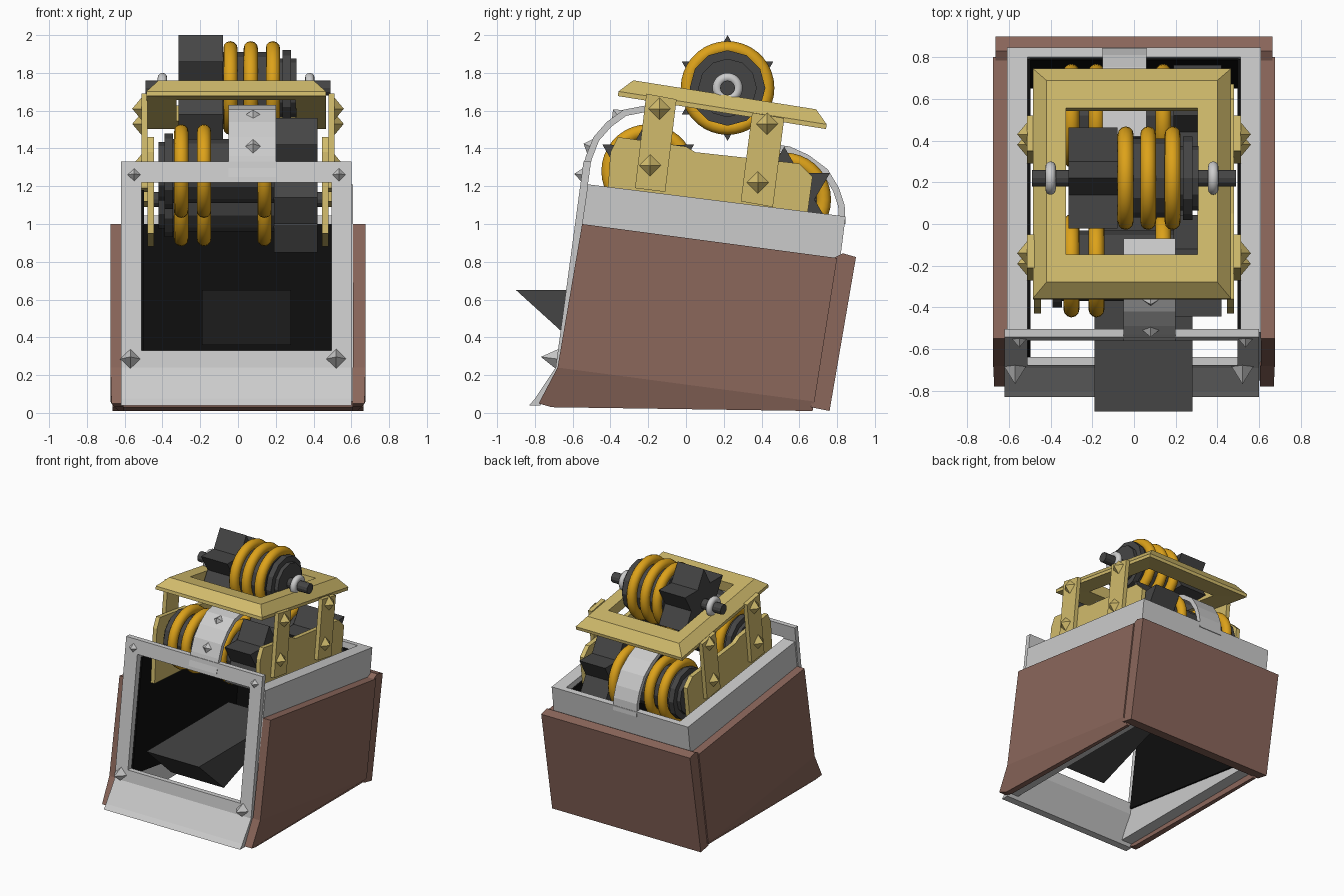
import bpy, bmesh
from math import sin, cos, pi, radians
from mathutils import Matrix, Vector

if "Cube" in bpy.data.objects:
    bpy.data.objects.remove(bpy.data.objects["Cube"])


def material(name, rgb):
    m = bpy.data.materials.new(name)
    m.diffuse_color = (*rgb, 1)
    m.use_nodes = True
    m.node_tree.nodes["Principled BSDF"].inputs["Base Color"].default_value = m.diffuse_color
    return m


BROWN = material("brown", (0.26, 0.135, 0.105))
YELLOW = material("pale_yellow", (0.64, 0.50, 0.15))
ORANGE = material("orange", (0.72, 0.36, 0.01))
DARK = material("dark", (0.06, 0.06, 0.06))
BLACK = material("black", (0.004, 0.004, 0.004))


def make(name, verts, faces, mat=None):
    bm = bmesh.new()
    vs = [bm.verts.new(v) for v in verts]
    for f in faces:
        bm.faces.new([vs[i] for i in f])
    bmesh.ops.recalc_face_normals(bm, faces=bm.faces)
    me = bpy.data.meshes.new(name)
    bm.to_mesh(me)
    bm.free()
    ob = bpy.data.objects.new(name, me)
    bpy.context.collection.objects.link(ob)
    if mat:
        me.materials.append(mat)
    return ob


def prism(name, profile, x0, x1, mat=None):
    """Extrude a (y, z) profile along x; x1 may be one value per point."""
    n = len(profile)
    xs = x1 if isinstance(x1, (list, tuple)) else [x1] * n
    verts = [(x0, y, z) for y, z in profile] + [(x, y, z) for x, (y, z) in zip(xs, profile)]
    faces = [list(range(n)), list(range(n, 2 * n))]
    faces += [[i, (i + 1) % n, n + (i + 1) % n, n + i] for i in range(n)]
    return make(name, verts, faces, mat)


def both_sides(name, profile, x0, x1, mat=None):
    prism("right_" + name, profile, x0, x1, mat)
    neg = [-x for x in x1] if isinstance(x1, (list, tuple)) else -x1
    prism("left_" + name, profile, -x0, neg, mat)


def stud(name, pos, direction, r, h, mat=None):
    """Four-sided pointed rivet."""
    q = Vector(direction).to_track_quat('Z', 'Y')
    m = Matrix.Translation(pos) @ q.to_matrix().to_4x4()
    vs = [m @ Vector((r * cos(i * pi / 2), r * sin(i * pi / 2), 0)) for i in range(4)]
    vs.append(m @ Vector((0, 0, h)))
    make(name, vs, [(0, 1, 2, 3)] + [(i, (i + 1) % 4, 4) for i in range(4)], mat)


def disc(name, y, z, x0, x1, r, n=12, mat=DARK):
    prof = [(y + r * sin(2 * pi * i / n), z + r * cos(2 * pi * i / n)) for i in range(n)]
    return prism(name, prof, x0, x1, mat)


def ring(name, x, y, z, major, minor, mat=None):
    bpy.ops.mesh.primitive_torus_add(location=(x, y, z), rotation=(0, pi / 2, 0),
                                     major_radius=major, minor_radius=minor,
                                     major_segments=36, minor_segments=12)
    ob = bpy.context.object
    ob.name = name
    if mat:
        ob.data.materials.append(mat)
    bpy.ops.object.shade_smooth()


def strap(name, path, x0, x1, t=0.035):
    """Bent band following a (y, z) path, thickened inwards."""
    inner = []
    for i, (y, z) in enumerate(path):
        a, b = Vector(path[max(i - 1, 0)]), Vector(path[min(i + 1, len(path) - 1)])
        d = (b - a).normalized()
        inner.append((y + d.y * t, z - d.x * t))
    n = len(path)
    pts = path + inner
    verts = [(x, y, z) for x in (x0, x1) for y, z in pts]
    m = 2 * n
    faces = []
    for i in range(n - 1):
        faces += [(i, i + 1, n + i + 1, n + i), (m + i, m + i + 1, m + n + i + 1, m + n + i),
                  (i, i + 1, m + i + 1, m + i), (n + i, n + i + 1, m + n + i + 1, m + n + i)]
    faces += [(0, n, m + n, m), (n - 1, m - 1, m + m - 1, m + n - 1)]
    return make(name, verts, faces)


# Front frame: leaning rectangle with a big opening
def fy(z):
    return -0.69 + (z - 0.24) * 0.135


def front_bar(name, z0, z1, x0, x1):
    prism(name, [(fy(z0), z0), (fy(z1), z1), (fy(z1) + .04, z1), (fy(z0) + .04, z0)], x0, x1)


front_bar("front_frame_top", 1.22, 1.33, -0.62, 0.60)
front_bar("front_frame_bottom", 0.24, 0.33, -0.62, 0.60)
front_bar("front_frame_left", 0.33, 1.22, -0.62, -0.51)
front_bar("front_frame_right", 0.33, 1.22, 0.495, 0.60)
prism("front_lip", [(-.69, .24), (-.80, .075), (-.83, .04), (-.77, .04), (-.65, .24)], -0.62, 0.60)

# Grey inner box, open at top and bottom, with a black lining
both_sides("box_wall", [(-.52, 1.21), (.845, 1.04), (.72, .06), (-.75, .06), (-.66, .24)], 0.51, 0.61)
prism("box_back", [(.80, 1.045), (.845, 1.04), (.72, .06), (.66, .06)], -0.51, 0.51)
both_sides("lining", [(-.51, 1.18), (.79, 1.0), (.66, .1), (-.64, .28)], 0.497, 0.51, BLACK)
prism("back_lining", [(.785, 1.0), (.797, 1.0), (.665, .09), (.65, .09)], -0.5, 0.5, BLACK)

# Brown outer shell: sides, tapered skirt, back
both_sides("shell_side", [(-.55, 1.0), (.80, .82), (.68, .06), (-.68, .24)], 0.61, 0.675, BROWN)
both_sides("shell_skirt", [(-.68, .24), (.68, .06), (.67, .01), (-.71, .03), (-.78, .05)],
           0.605, [.675, .675, .63, .655, .67], BROWN)
prism("shell_back", [(.78, .82), (.83, .845), (.90, .825), (.76, .01), (.66, .03)], -0.665, 0.665, BROWN)

# Chute poking out of the front opening
prism("chute", [(-.90, .65), (-.58, .36), (.15, .62), (.15, .65)], -0.19, 0.28, DARK)

# Yellow side plates, posts and their studs
both_sides("side_plate", [(-.43, .95), (-.40, 1.38), (-.36, 1.46), (0, 1.41), (.05, 1.38), (.60, 1.32),
                          (.67, 1.25), (.62, .88)], 0.445, 0.48, YELLOW)
both_sides("front_post", [(-.21, 1.69), (-.05, 1.66), (-.11, 1.17), (-.27, 1.19)], 0.478, 0.512, YELLOW)
both_sides("back_post", [(.35, 1.59), (.52, 1.56), (.46, 1.09), (.29, 1.12)], 0.478, 0.512, YELLOW)
for s in (-1, 1):
    for y, z in ((-.14, 1.61), (-.19, 1.31), (.43, 1.53), (.38, 1.22)):
        stud("post_stud", (s * .51, y, z), (s, 0, 0), .06, .05, YELLOW)

# Tilted top frame with chamfered outer rim
tilt = Matrix.Translation((-0.01, .19, 1.59)) @ Matrix.Rotation(radians(-9), 4, 'X')
loops = [(.475, .558, 0), (.475, .558, .025), (.41, .49, .095), (.315, .355, .095), (.315, .355, .01)]
fv = [tilt @ Vector((sx * a, sy * b, z)) for a, b, z in loops
      for sx, sy in ((-1, -1), (1, -1), (1, 1), (-1, 1))]
ff = [(4 * k + i, 4 * k + (i + 1) % 4, 4 * ((k + 1) % 5) + (i + 1) % 4, 4 * ((k + 1) % 5) + i)
      for k in range(5) for i in range(4)]
make("top_frame", fv, ff, YELLOW)


# Rollers: axle, drum, orange rings, end discs and a six-pointed star cutter
def roller(name, y, z, gear, tori, drum, discs, half):
    disc(name + "_axle", y, z, -half, half, .04, 12)
    disc(name + "_drum", y, z, drum[0], drum[1], drum[2])
    for x0, x1, r in discs:
        disc(name + "_end_disc", y, z, x0, x1, r)
    star = []
    for i in range(12):
        r = .28 if i % 2 == 0 else .16
        star.append((y + r * sin(i * pi / 6), z + r * cos(i * pi / 6)))
    prism(name + "_star", star, gear[0], gear[1], DARK)
    for x in tori:
        ring(name + "_ring", x, y, z, .21, .038, ORANGE)


roller("top_roller", .22, 1.72, (-.315, -.08), (-.04, .068, .185), (-.08, .22, .19),
       ((.235, .28, .2), (.22, .31, .155)), .49)
for nm, y, z in (("front_roller", -.2, 1.28), ("rear_roller", .52, 1.13)):
    roller(nm, y, z, (.19, .42), (-.30, -.18, .14), (-.36, .19, .17),
           ((-.39, -.345, .2), (-.42, -.36, .155)), .46)
for x in (-.40, .38):
    ring("axle_collar", x, .22, 1.72, .055, .025)

# Grey straps arching over the lower rollers
strap("front_strap", [(-.56, 1.25), (-.53, 1.36), (-.49, 1.46), (-.42, 1.54), (-.33, 1.605),
                      (-.20, 1.63), (-.07, 1.60)], -0.05, 0.20)
strap("rear_strap", [(.42, 1.43), (.55, 1.41), (.65, 1.365), (.75, 1.29), (.81, 1.19),
                     (.84, 1.10), (.845, 1.0)], -0.15, 0.06)

# Grey studs on the front frame and strap
for x, z, r in ((-.55, 1.26, .038), (.535, 1.26, .038), (-.57, .285, .055), (.52, .285, .055)):
    stud("frame_stud", (x, fy(z) + .005, z), (0, -1, .13), r, .045 if r < .05 else .09)
stud("strap_stud_low", (.08, -.505, 1.41), (0, -1, .4), .045, .04)
stud("strap_stud_high", (.08, -.36, 1.575), (0, -.65, .75), .045, .04)
